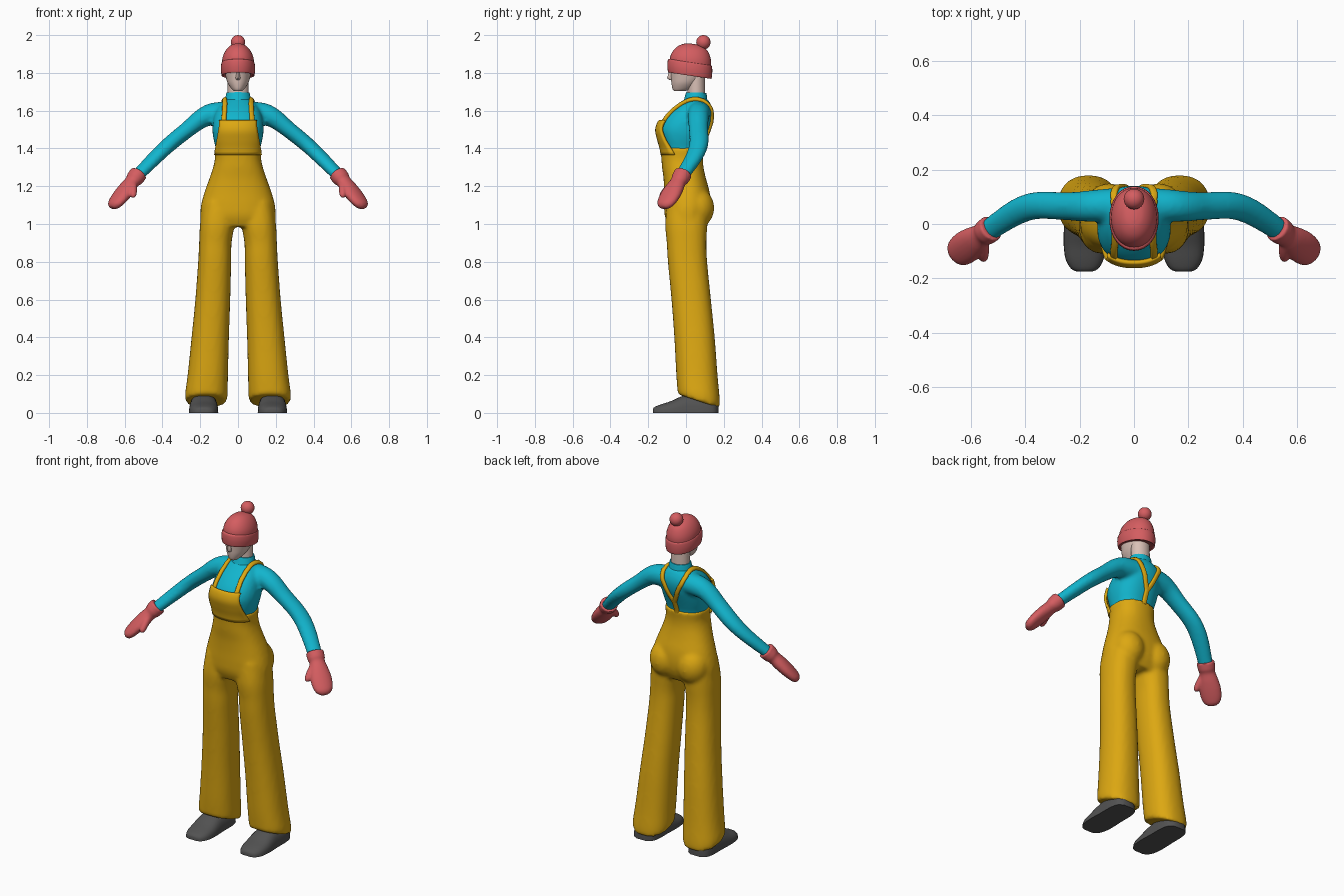
import bpy, bmesh, math
from mathutils import Vector, Matrix
from mathutils.bvhtree import BVHTree

if "Cube" in bpy.data.objects:
    bpy.data.objects.remove(bpy.data.objects["Cube"])


def material(name, rgb):
    m = bpy.data.materials.new(name)
    m.diffuse_color = (*rgb, 1)
    m.use_nodes = True
    m.node_tree.nodes["Principled BSDF"].inputs["Base Color"].default_value = m.diffuse_color
    return m


YELLOW = material("mustard denim", (0.72, 0.39, 0.006))
TEAL = material("teal knit", (0.006, 0.46, 0.61))
RED = material("coral wool", (0.66, 0.11, 0.118))
GREY = material("charcoal leather", (0.085, 0.085, 0.085))
SKIN = material("skin", (0.70, 0.53, 0.47))


def spline(rows, steps=4):
    """Catmull-Rom through rows of numbers."""
    out = []
    for i in range(len(rows) - 1):
        a, b, c, d = rows[max(i - 1, 0)], rows[i], rows[i + 1], rows[min(i + 2, len(rows) - 1)]
        for k in range(steps):
            t = k / steps
            out.append([0.5 * (2 * q + (r - p) * t + (2 * p - 5 * q + 4 * r - s) * t * t
                               + (3 * q - p - 3 * r + s) * t ** 3)
                        for p, q, r, s in zip(a, b, c, d)])
    return out + [list(rows[-1])]


def loft(bm, rings, mirror=False):
    sx = -1 if mirror else 1
    vs = [[bm.verts.new((p[0] * sx, p[1], p[2])) for p in r] for r in rings]
    n = len(vs[0])
    for a, b in zip(vs, vs[1:]):
        for i in range(n):
            bm.faces.new((a[i], a[(i + 1) % n], b[(i + 1) % n], b[i]))
    bm.faces.new(vs[0])
    bm.faces.new(vs[-1])


def spow(v, e):
    return math.copysign(abs(v) ** e, v)


def level_rings(rows, n=32, p=2.3):
    """Rows: z, x from, x to, y front, y back, slope. Rings stacked in z."""
    out = []
    for z, x0, x1, yf, yb, s in rows:
        cx, cy, hx, hy = (x0 + x1) / 2, (yf + yb) / 2, (x1 - x0) / 2, (yb - yf) / 2
        ring = []
        for i in range(n):
            a = math.tau * i / n
            dy = hy * spow(math.sin(a), 2 / p)
            ring.append((cx + hx * spow(math.cos(a), 2 / p), cy + dy, z - s * dy))
        out.append(ring)
    return out


def centred(rows, slope=0):
    return [(z, -h, h, f, b, slope) for z, h, f, b in rows]


def tube_rings(rows, n=20):
    """Rows: x, y, z, horizontal radius, other radius."""
    pts = [Vector(r[:3]) for r in rows]
    out = []
    for i, r in enumerate(rows):
        t = (pts[min(i + 1, len(pts) - 1)] - pts[max(i - 1, 0)]).normalized()
        w = t.cross(Vector((0, 0, 1))).normalized()
        u = w.cross(t)
        out.append([pts[i] + w * r[3] * math.cos(math.tau * k / n) + u * r[4] * math.sin(math.tau * k / n)
                    for k in range(n)])
    return out


def finish(name, bm, mat, voxel=0, smooth=4):
    bmesh.ops.recalc_face_normals(bm, faces=bm.faces)
    me = bpy.data.meshes.new(name)
    bm.to_mesh(me)
    bm.free()
    me.materials.append(mat)
    ob = bpy.data.objects.new(name, me)
    bpy.context.collection.objects.link(ob)
    if voxel:
        r = ob.modifiers.new("blend", 'REMESH')
        r.mode, r.voxel_size, r.use_smooth_shade = 'VOXEL', voxel, True
        s = ob.modifiers.new("soften", 'SMOOTH')
        s.iterations, s.factor = smooth, 0.5
    else:
        bpy.ops.object.select_all(action='DESELECT')
        ob.select_set(True)
        bpy.context.view_layer.objects.active = ob
        bpy.ops.object.shade_smooth_by_angle(angle=math.radians(50))
    return ob


def ball(bm, pos, r, scale=(1, 1, 1)):
    bmesh.ops.create_uvsphere(bm, u_segments=24, v_segments=14, radius=r,
                              matrix=Matrix.Translation(pos) @ Matrix.Diagonal((*scale, 1)))


# Sweater: torso and both sleeves
TORSO = [(1.34, .112, -.112, .08), (1.40, .118, -.122, .083), (1.45, .13, -.136, .10),
         (1.50, .136, -.145, .12), (1.55, .132, -.127, .137), (1.60, .118, -.085, .141),
         (1.64, .09, -.035, .128), (1.665, .06, 0, .11)]
torso = spline(centred(TORSO))
bm = bmesh.new()
loft(bm, level_rings(torso))
sleeve = [(.04, .07, 1.59, .066, .06), (.13, .068, 1.582, .06, .06), (.19, .065, 1.56, .056, .052),
          (.26, .066, 1.506, .052, .044), (.36, .068, 1.425, .051, .041),
          (.44, .04, 1.35, .048, .037), (.545, -.03, 1.243, .04, .031)]
for m in (False, True):
    loft(bm, tube_rings(spline(sleeve)), m)
sweater = finish("sweater", bm, TEAL, 0.011)

# Rolled collar
bm = bmesh.new()
loft(bm, level_rings(centred([(1.62, .078, -.03, .122), (1.65, .068, -.012, .113), (1.685, .064, -.003, .11),
                              (1.696, .06, .002, .107)], .03), p=2))
finish("collar", bm, TEAL)

# Trousers: pelvis, seat and flared legs blended together
bm = bmesh.new()
pelvis = [(1.405, .125, -.136, .096), (1.35, .122, -.131, .09), (1.30, .132, -.127, .093),
          (1.24, .152, -.119, .106), (1.17, .177, -.116, .125), (1.10, .196, -.116, .131),
          (1.04, .2, -.112, .122), (.985, .198, -.09, .095)]
loft(bm, level_rings(spline(centred(pelvis))))
leg = [(1.12, .01, .185, -.1, .115, 0), (1.0, .018, .201, -.11, .113, 0), (.9, .034, .206, -.102, .108, 0),
       (.8, .036, .211, -.096, .112, 0), (.6, .041, .226, -.077, .132, 0), (.4, .048, .246, -.062, .152, 0),
       (.2, .053, .267, -.052, .168, .1), (.1, .055, .28, -.046, .179, .26), (.062, .06, .277, -.044, .178, .33)]
for m in (False, True):
    loft(bm, level_rings(spline(leg)), m)
for s in (-1, 1):
    ball(bm, (s * .092, .058, 1.085), .092, (1, 1, 1.15))
finish("trousers", bm, YELLOW, 0.0115, 5)

# Bib: front patch following the chest
bm = bmesh.new()
grid = []
for z, x0, hx, yf, yb, s in torso:
    if not 1.36 < z < 1.56:
        continue
    z = min(z, 1.545)
    hx, yf = hx + .011, yf - .011
    half = min(.097 + max(0, 1.52 - z) * .16, hx * .96)
    cy, hy = (yf + yb) / 2, (yb - yf) / 2
    row = []
    for i in range(17):
        x = half * (i - 8) / 8
        row.append(bm.verts.new((x, cy - hy * (1 - abs(x / hx) ** 2.3) ** (1 / 2.3), z)))
    if not grid or z - grid[-1][0].co.z > 1e-4:
        grid.append(row)
for a, b in zip(grid, grid[1:]):
    for i in range(16):
        bm.faces.new((a[i], a[i + 1], b[i + 1], b[i]))
bib = finish("bib", bm, YELLOW)
sol = bib.modifiers.new("thickness", 'SOLIDIFY')
sol.thickness, sol.offset = .014, 0

# Shoulder straps, laid on the sweater and meeting in a Y at the back
deps = bpy.context.evaluated_depsgraph_get()
tree = BVHTree.FromObject(sweater, deps)


def strap(bm, path, mirror=False, hw=.0125):
    hits = [tree.find_nearest(Vector(p))[:2] for p in spline(path, 5)]
    rings = []
    for i, (co, no) in enumerate(hits):
        t = (hits[min(i + 1, len(hits) - 1)][0] - hits[max(i - 1, 0)][0]).normalized()
        w = t.cross(no).normalized()
        c = co + no * .004
        rings.append([c + w * hw * spow(math.cos(a), .6) + no * .009 * spow(math.sin(a), .6)
                      for a in [math.tau * (k + .5) / 12 for k in range(12)]])
    loft(bm, rings, mirror)


bm = bmesh.new()
front_to_back = [(.08, -.145, 1.525), (.079, -.12, 1.56), (.077, -.085, 1.61), (.078, -.03, 1.655),
                 (.08, .04, 1.675), (.078, .11, 1.655), (.064, .155, 1.60), (.036, .155, 1.53), (.004, .13, 1.465)]
for m in (False, True):
    strap(bm, front_to_back, m)
strap(bm, [(0, .14, 1.48), (0, .12, 1.44), (0, .1, 1.39)], hw=.014)
finish("straps", bm, YELLOW)

# Head: neck, face and nose
bm = bmesh.new()
loft(bm, level_rings(centred([(1.66, .055, .008, .102), (1.80, .055, .008, .1)]), p=2))
face = [(1.703, .02, -.062, -.01), (1.715, .034, -.071, .03), (1.745, .054, -.077, .07),
        (1.78, .065, -.08, .1), (1.83, .075, -.085, .12)]
loft(bm, level_rings(spline(centred(face)), p=2))
loft(bm, level_rings(centred([(1.762, .008, -.088, -.06), (1.772, .013, -.1, -.06), (1.79, .01, -.095, -.06),
                              (1.82, .007, -.088, -.06)]), n=8, p=2))
finish("head", bm, SKIN)

# Hat: dome, turned-up band and pompom
bm = bmesh.new()
dome = [(1.84, .085, -.088, .132), (1.875, .083, -.083, .133), (1.905, .073, -.068, .126),
        (1.93, .056, -.045, .112), (1.947, .034, -.014, .085), (1.954, .01, .015, .05)]
loft(bm, level_rings(spline(centred(dome, .13)), p=2.1))
finish("hat_dome", bm, RED)
bm = bmesh.new()
band = [(1.79, .082, -.088, .128), (1.787, .087, -.095, .135), (1.82, .091, -.099, .139),
        (1.85, .088, -.096, .138), (1.857, .082, -.088, .132)]
loft(bm, level_rings(spline(centred(band, .15)), p=2.1))
finish("hat_band", bm, RED)
bm = bmesh.new()
ball(bm, (0, .092, 1.962), .038)
finish("pompom", bm, RED)

# Mittens with flared cuff and thumb
P = Vector((.53, -.018, 1.262))
D = Vector((.56, -.42, -.71)).normalized()
W = Vector((.6, .8, 0))
N = D.cross(W)
hand = [(-.008, .05, .047), (.03, .049, .045), (.055, .044, .037), (.1, .054, .038), (.15, .061, .036),
        (.2, .057, .031), (.23, .043, .025), (.246, .02, .012)]
thumb = [(.07, .02, 0, .024), (.105, .05, .008, .021), (.135, .07, .016, .017), (.15, .076, .02, .009)]
for name, m in (("left_mitten", False), ("right_mitten", True)):
    bm = bmesh.new()
    loft(bm, tube_rings([(*(P + D * s), a, b) for s, a, b in spline(hand)]), m)
    loft(bm, tube_rings([(*(P + D * s - W * o - N * q), r, r) for s, o, q, r in spline(thumb)]), m)
    finish(name, bm, RED, 0.0065, 3)

# Shoes: half-round sections along y on a flat sole
shoe = [(-.176, .025, .02), (-.165, .05, .032), (-.13, .07, .046), (-.08, .077, .062), (-.03, .077, .085),
        (.02, .075, .1), (.1, .074, .1), (.15, .062, .085), (.172, .03, .06)]
for name, m in (("left_shoe", False), ("right_shoe", True)):
    bm = bmesh.new()
    loft(bm, [[(.182 + hw * spow(math.cos(a), .8), y, h * math.sin(a) ** .7 if 0 < k < 14 else 0)
               for k, a in ((k, math.pi * k / 14) for k in range(15))]
              for y, hw, h in spline(shoe, 3)], m)
    finish(name, bm, GREY)
